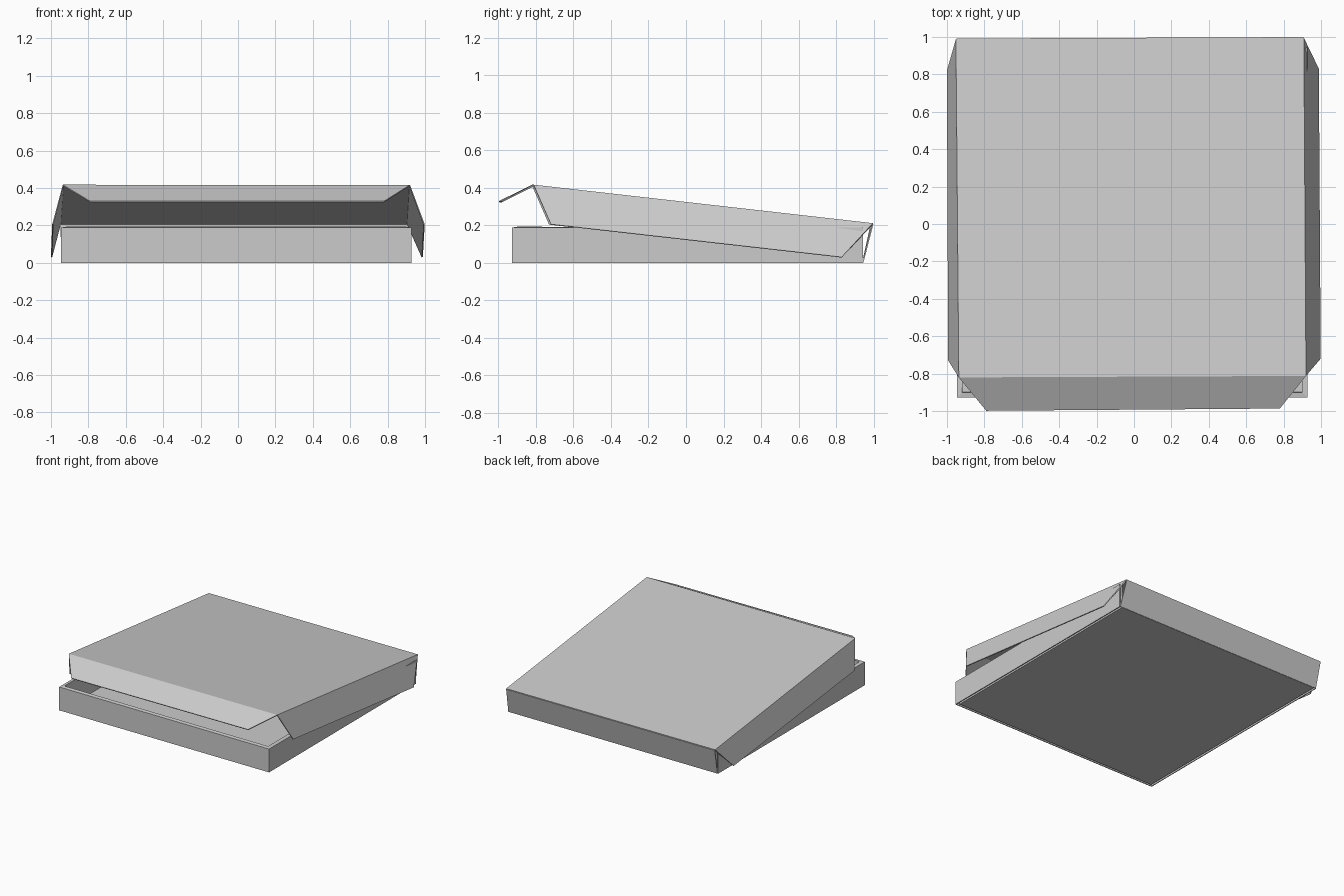
import bpy

cube = bpy.data.objects.get("Cube")
if cube:
    bpy.data.objects.remove(cube, do_unlink=True)

THICK = 0.007

# Plain card colour
card = bpy.data.materials.new("grey card")
card.use_nodes = True
GREY = (0.6, 0.6, 0.6, 1)
card.diffuse_color = GREY
card.node_tree.nodes["Principled BSDF"].inputs["Base Color"].default_value = GREY


def sheet(name, points, faces):
    """Folded card: flat panels given a thin even thickness."""
    mesh = bpy.data.meshes.new(name)
    mesh.from_pydata(points, [], faces)
    mesh.materials.append(card)
    obj = bpy.data.objects.new(name, mesh)
    bpy.context.collection.objects.link(obj)
    solid = obj.modifiers.new("thickness", "SOLIDIFY")
    solid.thickness = THICK
    solid.offset = 0
    solid.use_even_offset = True
    return obj


# Tray: floor plus double walls folded over on three sides
LEFT, RIGHT, FRONT, BACK = -0.943, 0.924, -0.925, 0.943
FOLD = 0.022
HEIGHT = 0.185
BASE = THICK / 2


def plan(inset):
    return [(LEFT + inset, BACK), (LEFT + inset, FRONT + inset),
            (RIGHT - inset, FRONT + inset), (RIGHT - inset, BACK)]


rows = [(FOLD, BASE), (FOLD, HEIGHT), (0.0, HEIGHT), (0.0, 0.0)]
points = [(x, y, z) for inset, z in rows for x, y in plan(inset)]
faces = [(0, 1, 2, 3)]
for r in range(len(rows) - 1):
    for c in range(3):
        a = r * 4 + c
        faces.append((a, a + 4, a + 5, a + 1))
sheet("tray", points, faces)

# Lid panel corners, slightly twisted against the tray
front_l, front_r = (-0.935, -0.82, 0.413), (0.918, -0.812, 0.413)
back_l, back_r = (-0.95, 0.988, 0.208), (0.906, 0.996, 0.208)

# Lid: top panel with tapered front and side flaps
sheet("lid",
      [front_l, front_r, back_r, back_l,
       (-0.79, -0.997, 0.326), (0.78, -0.985, 0.326),
       (0.995, -0.72, 0.205), (0.985, 0.83, 0.03),
       (-0.99, -0.73, 0.205), (-0.997, 0.82, 0.03)],
      [(0, 1, 2, 3), (4, 5, 1, 0), (1, 6, 7, 2), (3, 9, 8, 0)])

# Leaning back wall that hinges the lid to the tray
sheet("back_wall",
      [(LEFT, BACK, 0.002), (RIGHT, BACK, 0.002), back_r, back_l],
      [(0, 3, 2, 1)])
